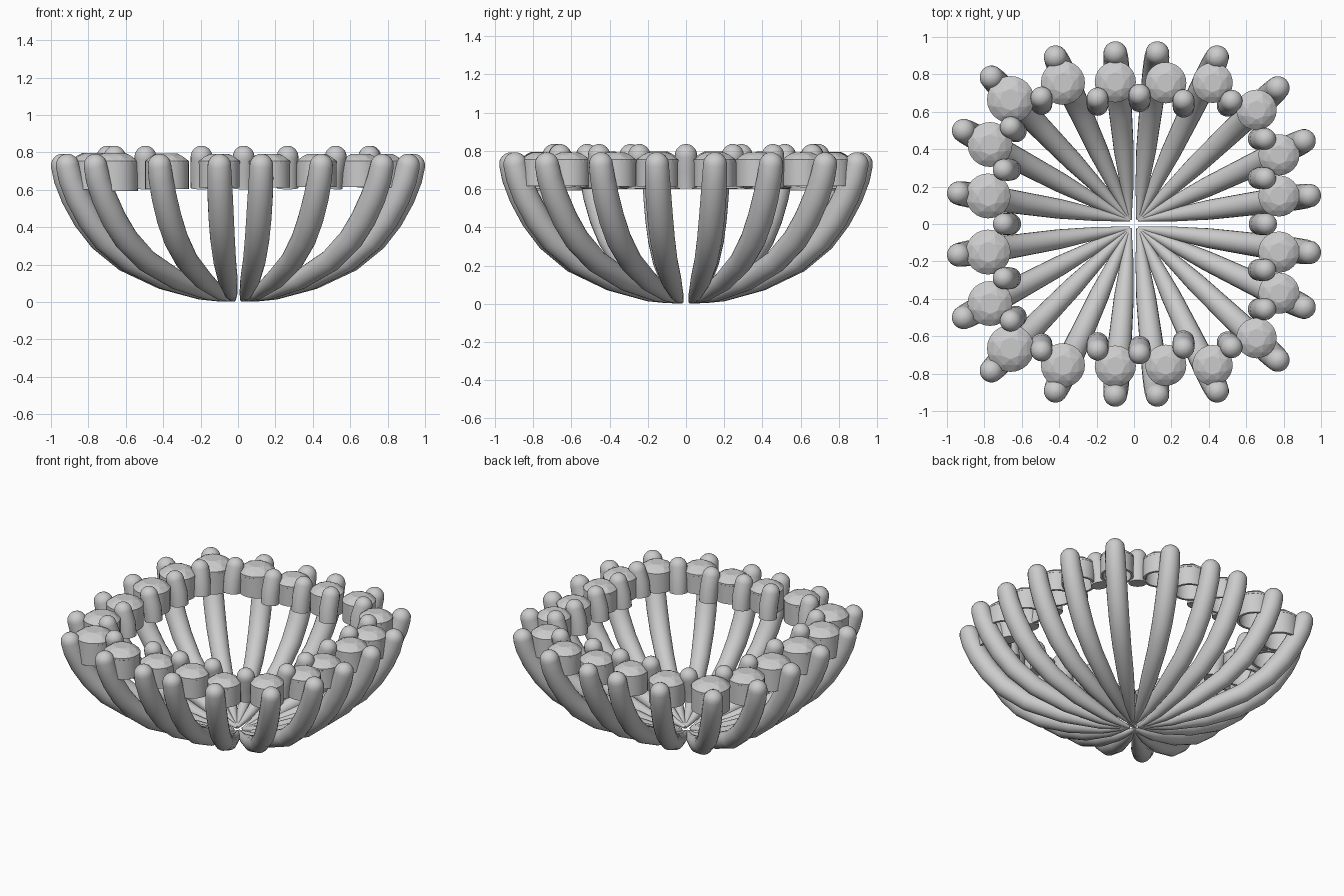
import bpy, bmesh, math
from mathutils import Vector

if "Cube" in bpy.data.objects:
    bpy.data.objects.remove(bpy.data.objects["Cube"])

UP = Vector((0, 0, 1))


def finish(bm, name, smooth_angle=None):
    bmesh.ops.recalc_face_normals(bm, faces=bm.faces)
    me = bpy.data.meshes.new(name)
    bm.to_mesh(me)
    bm.free()
    ob = bpy.data.objects.new(name, me)
    bpy.context.collection.objects.link(ob)
    if smooth_angle:
        bpy.ops.object.select_all(action='DESELECT')
        ob.select_set(True)
        bpy.context.view_layer.objects.active = ob
        bpy.ops.object.shade_smooth_by_angle(angle=math.radians(smooth_angle))
    return ob


def skin(bm, rings, close=False):
    """Join vertex rings; cap the ends, or close into a loop."""
    n = len(rings[0])
    pairs = list(zip(rings, rings[1:])) + ([(rings[-1], rings[0])] if close else [])
    for a, b in pairs:
        for i in range(n):
            j = (i + 1) % n
            bm.faces.new((a[i], a[j], b[j], b[i]))
    if not close:
        bm.faces.new(rings[0])
        bm.faces.new(rings[-1])


def tube(name, path, direction, sides=20):
    """Sweep circles along (point, radius) pairs lying in one vertical plane."""
    side = direction.cross(UP).normalized()
    bm = bmesh.new()
    rings = []
    for k, (p, r) in enumerate(path):
        t = (path[min(k + 1, len(path) - 1)][0] - path[max(k - 1, 0)][0]).normalized()
        n = side.cross(t).normalized()
        rings.append([bm.verts.new(p + side * (r * math.cos(a)) + n * (r * math.sin(a)))
                      for a in (math.tau * i / sides for i in range(sides))])
    skin(bm, rings)
    return finish(bm, name, 50)


def dome(path, t, steps=6):
    """Extend a path with a round tip."""
    p, r = path[-1]
    for k in range(1, steps + 1):
        a = math.radians(88) * k / steps
        path.append((p + t * (r * math.sin(a)), r * math.cos(a)))
    return path


# Rib profile: distance out (tip = 0.94), height, radius
RIB = [(0.0, 0.012, 0.010), (0.08, 0.023, 0.020), (0.18, 0.046, 0.034),
       (0.39, 0.120, 0.053), (0.595, 0.222, 0.061), (0.73, 0.335, 0.066),
       (0.815, 0.445, 0.068), (0.88, 0.56, 0.068), (0.922, 0.66, 0.066),
       (0.94, 0.73, 0.063)]


def rib(x, y):
    start = Vector((math.copysign(0.022, x), math.copysign(0.022, y), 0))
    d = Vector((x, y, 0)) - start
    path = [(start + d * (u / 0.94) + UP * z, r) for u, z, r in RIB]
    d.normalize()
    tube("long_rib_prong", dome(path, (UP + d * 0.08).normalized()), d)


def prong(x, y):
    # short inner prong, its foot leaning towards the middle
    if abs(abs(x) - abs(y)) < 0.17:
        d = Vector((-x, -y, 0))
    else:
        d = Vector((-x, 0, 0)) if abs(x) > abs(y) else Vector((0, -y, 0))
    d.normalize()
    p = Vector((x, y, 0))
    path = [(p + d * 0.024 + UP * 0.61, 0.058), (p + d * 0.012 + UP * 0.70, 0.06),
            (p - d * 0.012 + UP * 0.778, 0.058)]
    tube("short_inner_prong", dome(path, (UP - d * 0.15).normalized()), d)


def stone(x, y, r):
    # hollow collar
    bm = bmesh.new()
    bottom = 0.745 - 1.2 * r
    section = [(0.99 * r, bottom), (0.99 * r, 0.742), (0.84 * r, 0.742), (0.84 * r, bottom)]
    n = 32
    rings = [[bm.verts.new((x + q * math.cos(math.tau * i / n), y + q * math.sin(math.tau * i / n), z))
              for i in range(n)] for q, z in section]
    skin(bm, rings, close=True)
    finish(bm, "stone_collar", 40)
    # faceted stone: crown above the girdle, shallow point below
    bm = bmesh.new()
    levels = [(1.0, 0.742, 24, 0), (1.0, 0.754, 24, 0), (0.76, 0.754 + 0.22 * r, 8, 0.5),
              (0.46, 0.754 + 0.35 * r, 8, 0), (0.12, 0.742 - 0.6 * r, 8, 0)]
    for q, z, k, off in levels:
        for i in range(k):
            a = math.tau * (i + off) / k
            bm.verts.new((x + r * q * math.cos(a), y + r * q * math.sin(a), z))
    bmesh.ops.convex_hull(bm, input=bm.verts)
    finish(bm, "faceted_stone")


# Positions for the back half, mirrored to the front half
RIB_TIPS = [(-0.42, 0.893), (-0.10, 0.915), (0.125, 0.915), (0.445, 0.893),
            (-0.763, 0.785), (0.77, 0.728), (-0.912, 0.50), (-0.938, 0.165),
            (0.91, 0.445), (0.938, 0.152)]
STONES = [(-0.38, 0.755, 0.118), (-0.10, 0.76, 0.11), (0.17, 0.755, 0.11),
          (0.42, 0.755, 0.108), (-0.66, 0.665, 0.126), (0.655, 0.61, 0.108),
          (-0.77, 0.425, 0.12), (-0.78, 0.15, 0.12), (0.775, 0.37, 0.11),
          (0.775, 0.15, 0.11)]
PRONGS = [(-0.495, 0.665), (-0.195, 0.66), (0.03, 0.68), (0.265, 0.65), (0.515, 0.65),
          (-0.65, 0.51), (-0.685, 0.29), (0.69, 0.455), (0.69, 0.245)]
for s in (1, -1):
    for x, y in RIB_TIPS:
        rib(x, s * y)
    for x, y, r in STONES:
        stone(x, s * y, r)
    for x, y in PRONGS:
        prong(x, s * y)
# Single prongs in the middle of each side
prong(-0.685, 0)
prong(0.695, 0)
